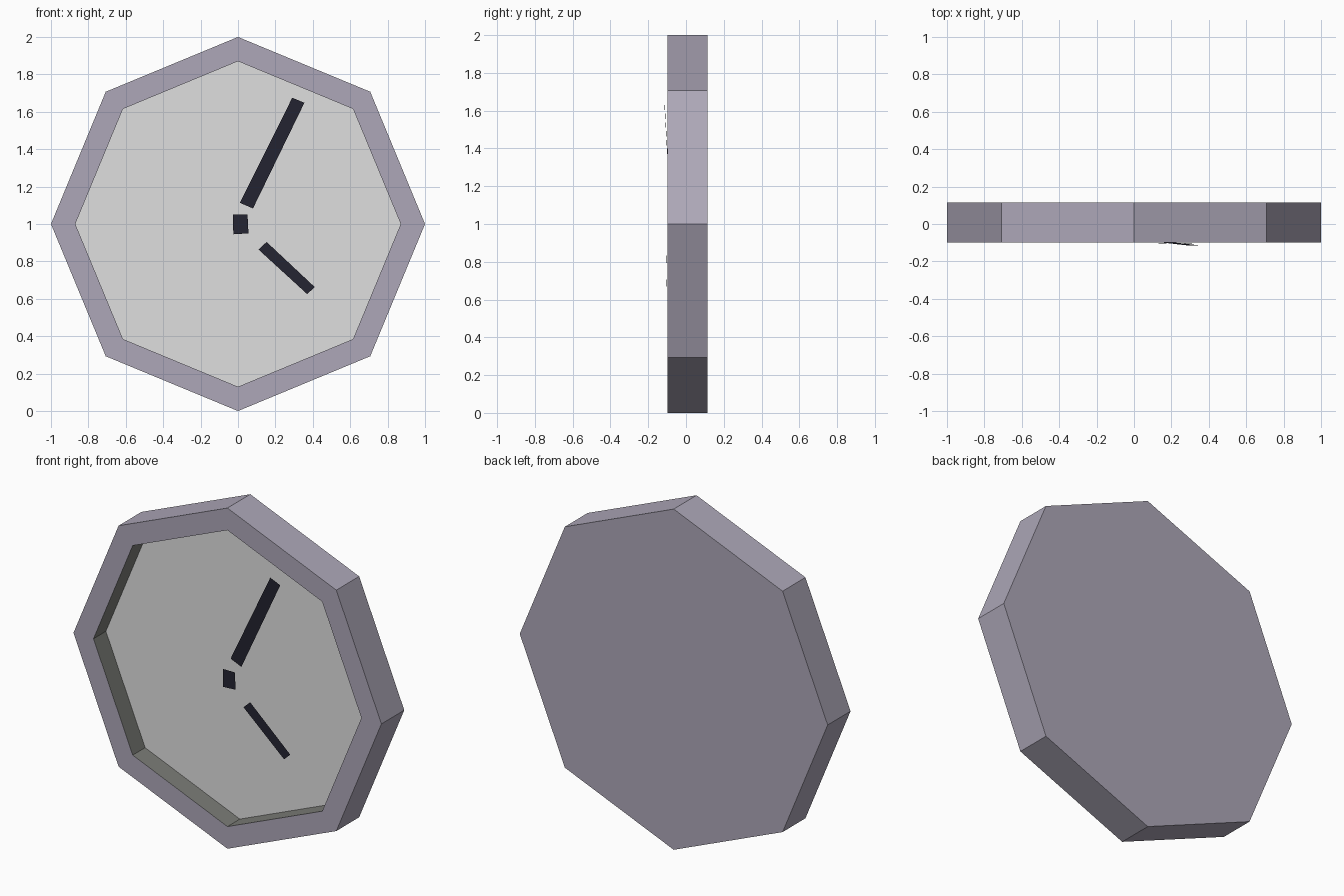
import bpy, bmesh, math

if "Cube" in bpy.data.objects:
    bpy.data.objects.remove(bpy.data.objects["Cube"])

def material(name, rgb):
    m = bpy.data.materials.new(name)
    m.diffuse_color = (*rgb, 1)
    m.use_nodes = True
    m.node_tree.nodes["Principled BSDF"].inputs["Base Color"].default_value = m.diffuse_color
    return m

CASE = material("muted lilac", (0.42, 0.39, 0.48))
DIAL = material("pale grey", (0.74, 0.74, 0.74))
WALL = material("dark olive grey", (0.20, 0.205, 0.185))
HAND = material("near black", (0.018, 0.018, 0.032))

FRONT, BACK, RECESS = -0.098, 0.114, 0.017

def finish(bm, name, mats):
    me = bpy.data.meshes.new(name)
    bm.to_mesh(me)
    bm.free()
    for m in mats:
        me.materials.append(m)
    ob = bpy.data.objects.new(name, me)
    bpy.context.collection.objects.link(ob)
    return ob

def octagon(bm, r, y):
    return [bm.verts.new((r * math.cos(i * math.pi / 4), y, 1 + r * math.sin(i * math.pi / 4)))
            for i in range(8)]

# Octagonal case with a recessed dial
bm = bmesh.new()
rings = [octagon(bm, 1, BACK), octagon(bm, 1, FRONT),
         octagon(bm, 0.87, FRONT), octagon(bm, 0.87, RECESS)]
for k, mat in enumerate((0, 0, 2)):
    a, b = rings[k], rings[k + 1]
    for i in range(8):
        j = (i + 1) % 8
        bm.faces.new((a[i], a[j], b[j], b[i])).material_index = mat
bm.faces.new(rings[0])
bm.faces.new(rings[3]).material_index = 1
bmesh.ops.recalc_face_normals(bm, faces=bm.faces)
finish(bm, "clock_case", (CASE, DIAL, WALL))

# Flat hands and centre pin, corners counter-clockwise seen from the front
def plate(name, corners):
    bm = bmesh.new()
    bm.faces.new([bm.verts.new(c) for c in corners])
    finish(bm, name, (HAND,))

plate("minute_hand", [(0.01, -0.083, 1.113), (0.08, -0.083, 1.083),
                      (0.355, -0.115, 1.648), (0.29, -0.115, 1.675)])
plate("hour_hand", [(0.11, -0.106, 0.863), (0.37, -0.101, 0.625),
                    (0.41, -0.101, 0.663), (0.153, -0.106, 0.904)])
plate("centre_pin", [(-0.025, -0.102, 0.945), (0.056, -0.102, 0.95),
                     (0.051, -0.102, 1.05), (-0.027, -0.102, 1.05)])
